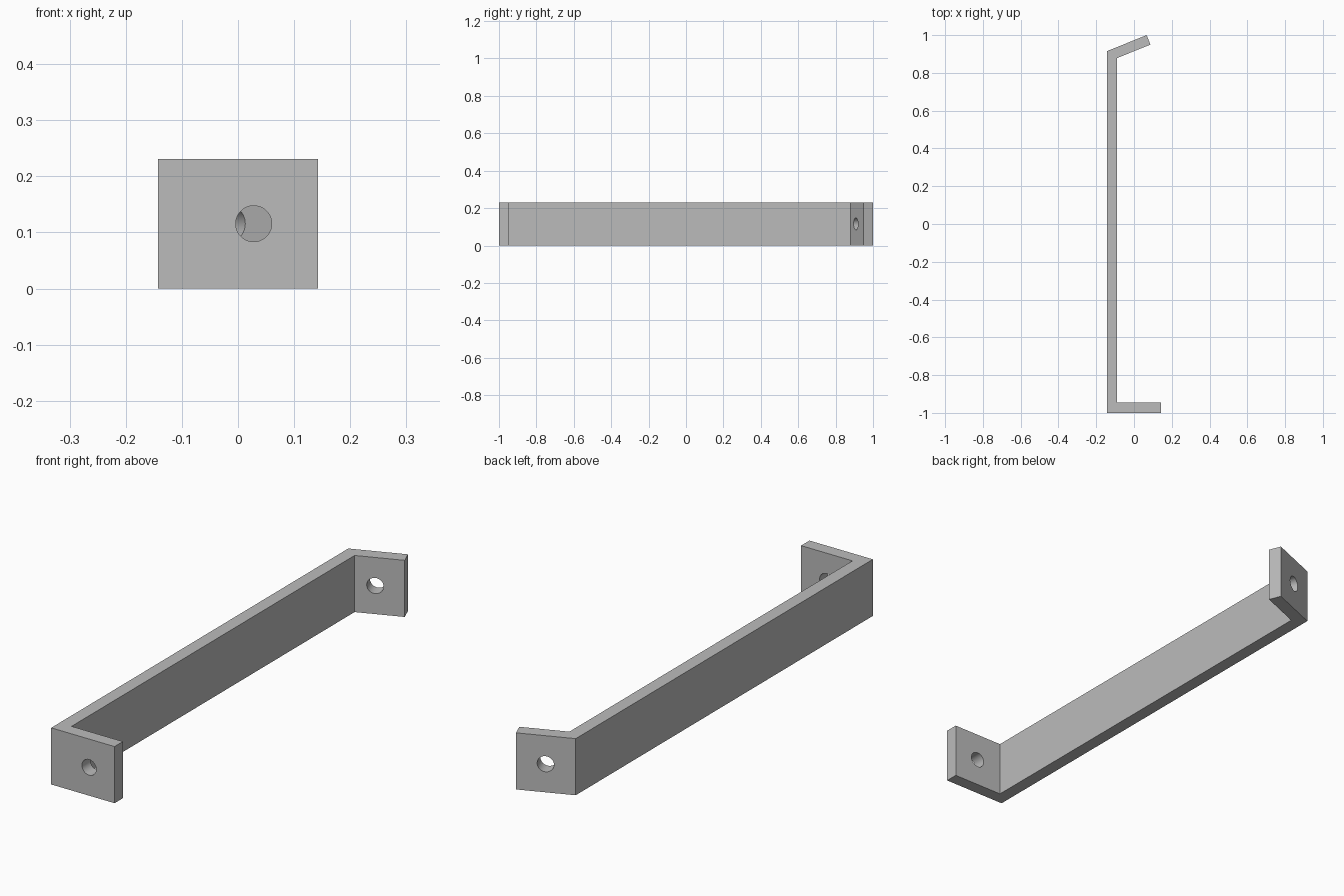
import bpy, bmesh, math
from mathutils import Vector

if "Cube" in bpy.data.objects:
    bpy.data.objects.remove(bpy.data.objects["Cube"], do_unlink=True)

HEIGHT, THICK, HALF_W, HOLE_R = 0.231, 0.054, 0.143, 0.032
TILT = math.radians(22)

grey = bpy.data.materials.new("plain grey")
grey.use_nodes = True
colour = (0.5, 0.5, 0.5, 1)
grey.diffuse_color = colour
grey.node_tree.nodes["Principled BSDF"].inputs["Base Color"].default_value = colour


def make_object(name, bm):
    bmesh.ops.recalc_face_normals(bm, faces=bm.faces)
    mesh = bpy.data.meshes.new(name)
    bm.to_mesh(mesh)
    bm.free()
    mesh.materials.append(grey)
    obj = bpy.data.objects.new(name, mesh)
    bpy.context.collection.objects.link(obj)
    return obj


# Bent strip: outline in plan, extruded upward
along = Vector((math.cos(TILT), math.sin(TILT)))
across = Vector((-along.y, along.x))
inner_x = -HALF_W + THICK
outer_end = Vector((0.067, 1.0))
inner_end = outer_end - across * THICK
outer_bend = outer_end - along * ((outer_end.x + HALF_W) / along.x)
inner_bend = inner_end - along * ((inner_end.x - inner_x) / along.x)
outline = [(-HALF_W, -1), (HALF_W, -1), (HALF_W, -1 + THICK),
           (inner_x, -1 + THICK), inner_bend, inner_end, outer_end, outer_bend]
bm = bmesh.new()
base = bm.faces.new([bm.verts.new((p[0], p[1], 0)) for p in outline])
top = bmesh.ops.extrude_face_region(bm, geom=[base])["geom"]
bmesh.ops.translate(bm, vec=(0, 0, HEIGHT),
                    verts=[g for g in top if isinstance(g, bmesh.types.BMVert)])
bracket = make_object("bent_bracket", bm)


# Screw holes, drilled square to each tab
def drill(name, centre, angle):
    bm = bmesh.new()
    bmesh.ops.create_cone(bm, cap_ends=True, segments=48, radius1=HOLE_R,
                          radius2=HOLE_R, depth=THICK * 2)
    cutter = make_object(name, bm)
    cutter.location = (centre[0], centre[1], HEIGHT / 2)
    cutter.rotation_euler = (math.pi / 2, 0, angle)
    bpy.context.view_layer.update()
    cut = bracket.modifiers.new(name, "BOOLEAN")
    cut.operation = "DIFFERENCE"
    cut.solver = "EXACT"
    cut.object = cutter
    bpy.context.view_layer.objects.active = bracket
    bpy.ops.object.modifier_apply(modifier=cut.name)
    bpy.data.objects.remove(cutter, do_unlink=True)


drill("front_hole", (0.028, -1 + THICK / 2), 0)
drill("back_hole", inner_bend + along * 0.078 + across * (THICK / 2), TILT)

# Round hole walls, crisp bracket edges
bpy.ops.object.select_all(action="DESELECT")
bracket.select_set(True)
bpy.context.view_layer.objects.active = bracket
bpy.ops.object.shade_smooth_by_angle(angle=math.radians(20))
